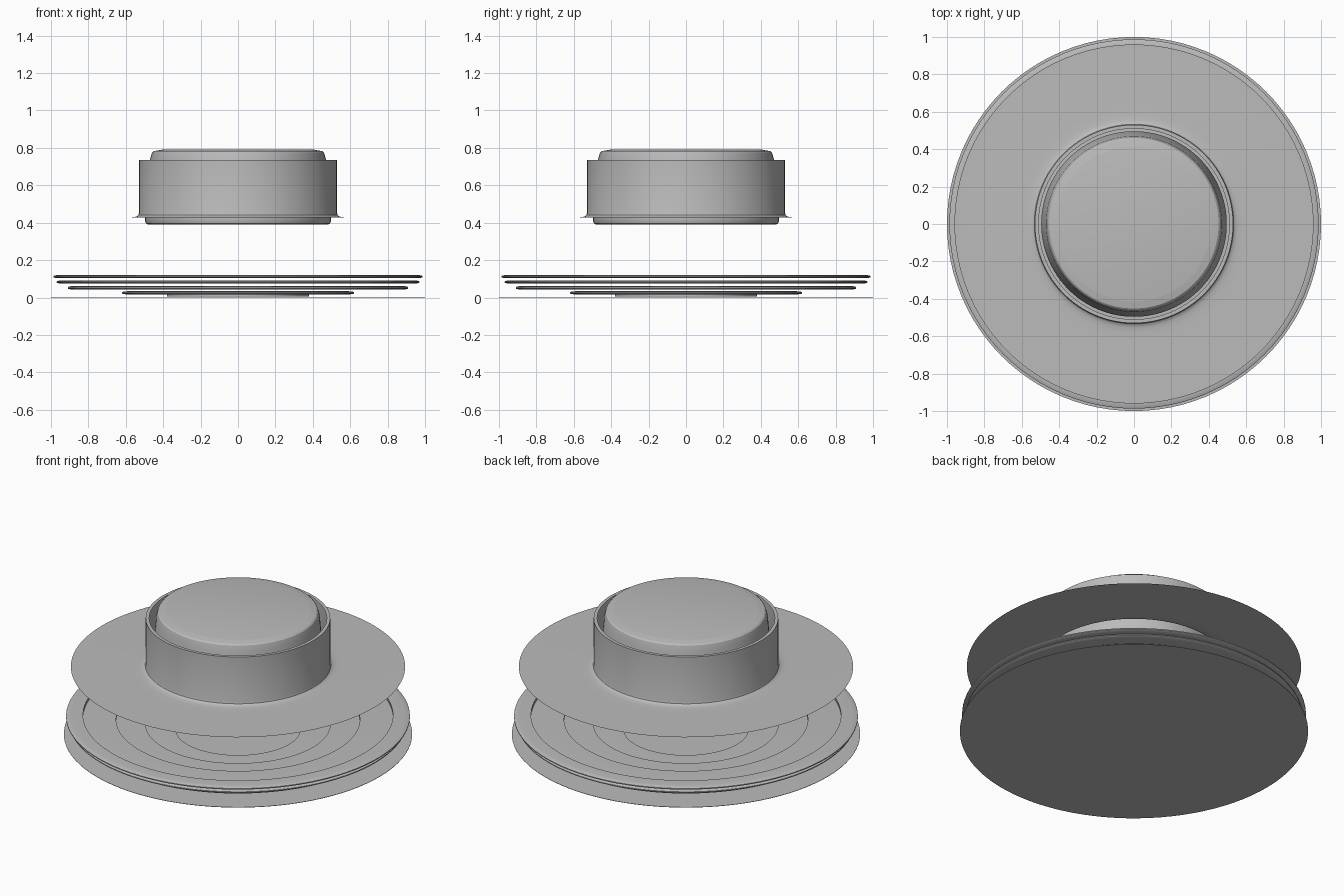
import bpy, bmesh, math

if "Cube" in bpy.data.objects:
    bpy.data.objects.remove(bpy.data.objects["Cube"])

SEG = 96
grey = bpy.data.materials.new("neutral_grey")
grey.diffuse_color = (0.5, 0.5, 0.5, 1)
grey.use_nodes = True
grey.node_tree.nodes["Principled BSDF"].inputs["Base Color"].default_value = grey.diffuse_color


def lathe(name, profile, closed=False, seg=SEG, angle=30):
    """Revolve an (r, z) profile about the z axis."""
    bm = bmesh.new()
    rings = []
    for r, z in profile:
        if r == 0:
            rings.append([bm.verts.new((0, 0, z))])
        else:
            rings.append([bm.verts.new((r * math.cos(2 * math.pi * i / seg),
                                        r * math.sin(2 * math.pi * i / seg), z))
                          for i in range(seg)])
    pairs = list(zip(rings, rings[1:]))
    if closed:
        pairs.append((rings[-1], rings[0]))
    for a, b in pairs:
        for i in range(seg):
            j = (i + 1) % seg
            loop = [a[i % len(a)], a[j % len(a)], b[j % len(b)], b[i % len(b)]]
            bm.faces.new(list(dict.fromkeys(loop)))
    bmesh.ops.recalc_face_normals(bm, faces=bm.faces)
    me = bpy.data.meshes.new(name)
    bm.to_mesh(me)
    bm.free()
    ob = bpy.data.objects.new(name, me)
    bpy.context.collection.objects.link(ob)
    me.materials.append(grey)
    bpy.ops.object.select_all(action='DESELECT')
    ob.select_set(True)
    bpy.context.view_layer.objects.active = ob
    bpy.ops.object.shade_smooth_by_angle(angle=math.radians(angle))
    return ob


# thin ground disc
lathe("base_disc", [(0, 0.002), (1.0, 0.002), (1.0, 0), (0, 0)])

# centre of the stepped dish
lathe("dish_centre", [(0, 0.016), (0.38, 0.016), (0.38, 0.006), (0, 0.006)])

# stacked rings of the dish, each wider and higher: inner r, outer r, bottom, top
for n, (ri, ro, z0, z1) in enumerate([(0.36, 0.62, 0.016, 0.034),
                                      (0.53, 0.91, 0.042, 0.062),
                                      (0.70, 0.97, 0.074, 0.092),
                                      (0.89, 0.987, 0.103, 0.121)], 1):
    c = 0.006
    lathe(f"dish_ring_{n}", [(ri, z0), (ri, z1), (ro - 0.03, z1), (ro - 0.005, z1 - c / 2),
                             (ro, z1 - c), (ro, z0 + c), (ro - 0.005, z0 + c / 2),
                             (ro - 0.03, z0)], closed=True)

# collar: upright wall with a small lip, flaring into a wide flat brim
lathe("collar_and_brim", [(0.51, 0.735), (0.53, 0.735), (0.53, 0.45), (0.533, 0.44),
                          (0.54, 0.434), (0.555, 0.43), (0.58, 0.428), (0.62, 0.427),
                          (0.96, 0.427)])

# inner drum with bevelled ends
lathe("inner_drum", [(0, 0.39), (0.48, 0.39), (0.492, 0.396), (0.496, 0.408), (0.496, 0.43),
                     (0.47, 0.74), (0.46, 0.775), (0.452, 0.782), (0.42, 0.788),
                     (0.41, 0.79), (0, 0.79)], angle=25)
